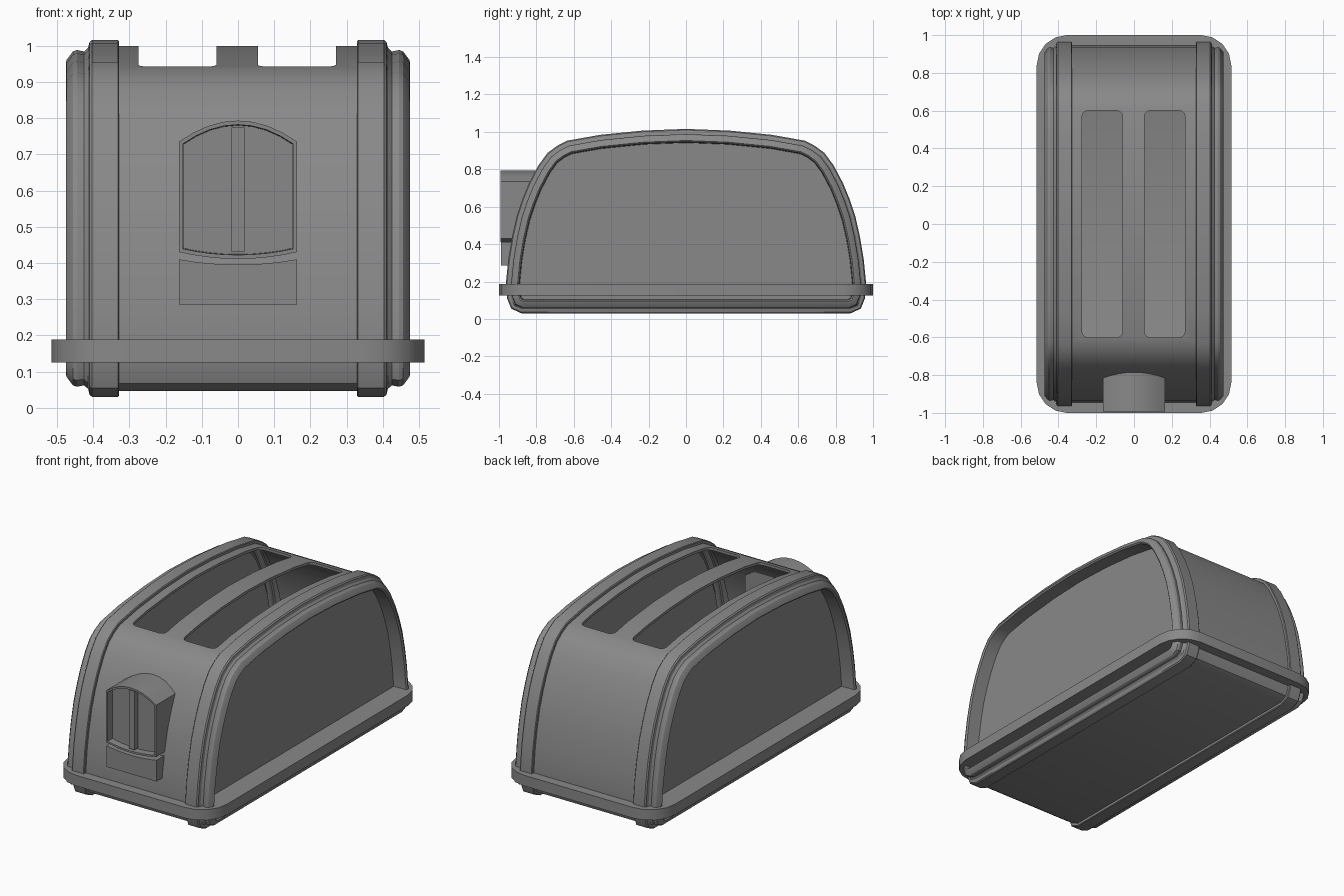
import bpy, bmesh, math
from mathutils import Vector

if "Cube" in bpy.data.objects:
    bpy.data.objects.remove(bpy.data.objects["Cube"])

grey = bpy.data.materials.new("mid grey")
grey.use_nodes = True
grey.diffuse_color = (0.25, 0.25, 0.25, 1)
grey.node_tree.nodes["Principled BSDF"].inputs["Base Color"].default_value = (0.25, 0.25, 0.25, 1)


def finish(name, bm, smooth=True):
    bmesh.ops.recalc_face_normals(bm, faces=bm.faces)
    mesh = bpy.data.meshes.new(name)
    bm.to_mesh(mesh)
    bm.free()
    mesh.materials.append(grey)
    ob = bpy.data.objects.new(name, mesh)
    bpy.context.collection.objects.link(ob)
    if smooth:
        bpy.ops.object.select_all(action='DESELECT')
        ob.select_set(True)
        bpy.context.view_layer.objects.active = ob
        bpy.ops.object.shade_smooth_by_angle(angle=math.radians(30))
    return ob


# Domed outline, one half from bottom to top, mirrored in y
half = [(0.88, 0.03), (0.935, 0.055), (0.957, 0.11), (0.963, 0.19), (0.95, 0.32),
        (0.93, 0.44), (0.905, 0.55), (0.875, 0.64), (0.84, 0.725), (0.79, 0.82),
        (0.74, 0.888), (0.69, 0.925), (0.635, 0.953), (0.46, 0.984), (0.23, 1.007)]
outline = [Vector(p) for p in half + [(0, 1.016)] + [(-y, z) for y, z in reversed(half)]]


def inset_outline(d):
    result = []
    n = len(outline)
    for i, p in enumerate(outline):
        a = (p - outline[i - 1]).normalized()
        b = (outline[(i + 1) % n] - p).normalized()
        na, nb = Vector((-a.y, a.x)), Vector((-b.y, b.x))
        result.append(p + (na + nb) * d / (1 + na.dot(nb)))
    return result


def loft(bm, loops, closed=False):
    rings = [[bm.verts.new(c) for c in loop] for loop in loops]
    pairs = list(zip(rings, rings[1:]))
    if closed:
        pairs.append((rings[-1], rings[0]))
    for r, s in pairs:
        for i in range(len(r)):
            j = (i + 1) % len(r)
            bm.faces.new((r[i], r[j], s[j], s[i]))
    return rings


def sections(spec):
    return [[(x, p.x, p.y) for p in inset_outline(d)] for x, d in spec]


# Hollow body shell between the two end frames
bm = bmesh.new()
loft(bm, sections([(-0.345, 0.017), (0.345, 0.017), (0.345, 0.032), (-0.345, 0.032)]), True)
body = finish("body_shell", bm, False)

# Bread slots, cut with rounded boxes
for name, x in (("left_slot_cutter", 0.1625), ("right_slot_cutter", -0.1675)):
    bm = bmesh.new()
    bmesh.ops.create_cube(bm, size=1)
    for v in bm.verts:
        v.co = (x + v.co.x * 0.215, v.co.y * 1.2, 1.0 + v.co.z * 0.4)
    upright = [e for e in bm.edges if abs(e.verts[0].co.z - e.verts[1].co.z) > 0.1]
    bmesh.ops.bevel(bm, geom=upright, offset=0.03, segments=3, profile=0.5, affect='EDGES')
    cutter = finish(name, bm, False)
    cutter.hide_render = True
    cutter.hide_set(True)
    cutter.display_type = 'WIRE'
    mod = body.modifiers.new(name, 'BOOLEAN')
    mod.operation = 'DIFFERENCE'
    mod.solver = 'EXACT'
    mod.object = cutter
bpy.ops.object.select_all(action='DESELECT')
body.select_set(True)
bpy.context.view_layer.objects.active = body
for mod in list(body.modifiers):
    bpy.ops.object.modifier_apply(modifier=mod.name)
for ob in [o for o in bpy.data.objects if o.name.endswith("slot_cutter")]:
    bpy.data.objects.remove(ob)
bpy.ops.object.shade_smooth_by_angle(angle=math.radians(30))

# End frames: raised band, groove, rounded rim and recessed side panel
rim = [(0.328, 0.03), (0.328, 0.004), (0.332, 0), (0.403, 0), (0.41, 0.006),
       (0.414, 0.022), (0.425, 0.032), (0.445, 0.028), (0.456, 0.032),
       (0.473, 0.055), (0.475, 0.062), (0.468, 0.07), (0.39, 0.074)]
for side, name in ((1, "left_end_frame"), (-1, "right_end_frame")):
    bm = bmesh.new()
    rings = loft(bm, sections([(side * x, d) for x, d in rim]))
    bm.faces.new(rings[-1])
    finish(name, bm)


# Base trim ring with rounded corners
def rounded_rect(w, h, r, z, steps=4):
    pts = []
    for k, (sx, sy) in enumerate(((1, 1), (-1, 1), (-1, -1), (1, -1))):
        for i in range(steps + 1):
            a = math.radians(90 * (k + i / steps))
            pts.append((sx * (w - r) + r * math.cos(a), sy * (h - r) + r * math.sin(a), z))
    return pts


bm = bmesh.new()
outer, inner = (0.515, 1.0, 0.16), (0.385, 0.92, 0.04)
loft(bm, [rounded_rect(*size, z) for size, z in
          ((outer, 0.125), (outer, 0.188), (inner, 0.188), (inner, 0.125))], True)
finish("base_trim", bm)


# Lever parts: front-view shapes extruded in y
def arc(z_side, z_mid, steps=8):
    return [(0.163 * t, z_side + (z_mid - z_side) * (1 - t * t))
            for t in (1 - 2 * i / steps for i in range(steps + 1))]


def prism(name, pts, y0, y1, recess=0):
    bm = bmesh.new()
    loft(bm, [[(x, y, z) for x, z in pts] for y in (y1, y0)])
    bm.verts.ensure_lookup_table()
    n = len(pts)
    bm.faces.new(bm.verts[:n])
    front = bm.faces.new(bm.verts[n:])
    bmesh.ops.recalc_face_normals(bm, faces=bm.faces)
    if recess:
        bmesh.ops.inset_region(bm, faces=[front], thickness=0.011, use_even_offset=True)
        bmesh.ops.inset_region(bm, faces=[front], thickness=0.002, use_even_offset=True)
        bmesh.ops.translate(bm, verts=front.verts, vec=(0, recess, 0))
    return finish(name, bm)


prism("lever_housing", arc(0.735, 0.793) + arc(0.43, 0.411)[::-1], -0.993, -0.78, 0.04)
prism("lever_lower_block", arc(0.41, 0.395) + [(-0.163, 0.285), (0.163, 0.285)], -0.99, -0.88)
prism("lever_bar", [(0.018, 0.774), (-0.018, 0.774), (-0.018, 0.43), (0.018, 0.43)], -0.985, -0.94)
